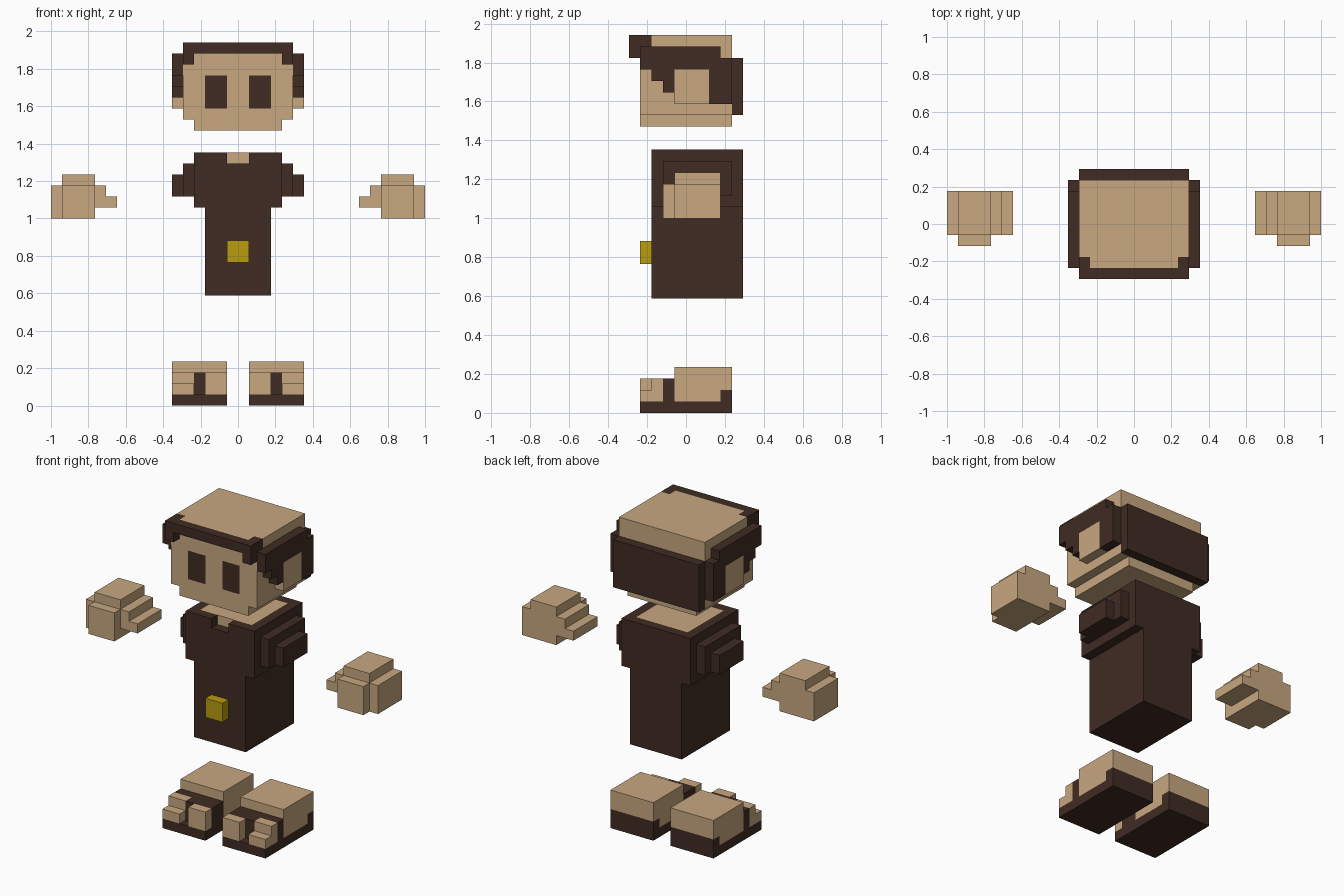
import bpy, bmesh
from mathutils import Vector

if "Cube" in bpy.data.objects:
    bpy.data.objects.remove(bpy.data.objects["Cube"])

U = 1 / 17  # one block


def material(name, rgb):
    m = bpy.data.materials.new(name)
    m.diffuse_color = (*rgb, 1)
    m.use_nodes = True
    m.node_tree.nodes["Principled BSDF"].inputs["Base Color"].default_value = m.diffuse_color
    return m


SKIN = material("tan", (0.578, 0.392, 0.216))
DARK = material("dark_brown", (0.051, 0.025, 0.017))
GOLD = material("yellow", (0.479, 0.333, 0.005))

cells = {}  # block position -> (part name, material)


def fill(part, mat, xs, ys, zs, mirror=False):
    """Fill a box of blocks; later boxes replace earlier ones. mat None carves."""
    for x in range(*xs):
        for y in range(*ys):
            for z in range(*zs):
                for side in ((1, -1) if mirror else (1,)):
                    key = (x if side == 1 else -1 - x, y, z)
                    name = part
                    if mirror and part not in ("head", "hair", "torso", "eyes"):
                        name = ("right_" if side == 1 else "left_") + part
                    if mat is None:
                        cells.pop(key, None)
                    else:
                        cells[key] = (name, mat)


# Head with ears
fill("head", SKIN, (-4, 4), (-4, 4), (25, 26))
fill("head", SKIN, (-5, 5), (-4, 4), (26, 33))
fill("head", SKIN, (5, 6), (-1, 2), (27, 30), True)
fill("eyes", DARK, (1, 3), (-4, -3), (27, 30), True)

# Hair: front band, front corners, back panel, stepped sides
fill("hair", DARK, (-5, 5), (-5, -4), (32, 33))
fill("hair", DARK, (4, 5), (-5, -3), (31, 33), True)
fill("hair", DARK, (-5, 5), (4, 5), (26, 31))
for y0, y1, z0, z1 in ((-4, -3, 30, 32), (-3, -2, 29, 32), (-2, -1, 28, 32),
                       (-1, 2, 30, 32), (2, 3, 27, 32), (3, 4, 27, 31)):
    fill("hair", DARK, (5, 6), (y0, y1), (z0, z1), True)

# Torso with stepped shoulders
fill("torso", DARK, (-3, 3), (-3, 5), (10, 18))
fill("torso", DARK, (-4, 4), (-3, 5), (18, 23))
fill("torso", DARK, (4, 5), (-2, 4), (19, 22), True)
fill("torso", DARK, (5, 6), (-1, 3), (19, 21), True)

# Neck opening with a collar notch
fill("neck", SKIN, (-3, 3), (-2, 4), (22, 23))
fill("torso", None, (-1, 1), (-3, -2), (22, 23))

# Belt buckle
fill("buckle", GOLD, (-1, 1), (-4, -3), (13, 15))

# Hands
fill("hand", SKIN, (13, 16), (-1, 3), (17, 21), True)
fill("hand", SKIN, (13, 16), (-2, -1), (17, 20), True)
fill("hand", SKIN, (16, 17), (-1, 3), (17, 20), True)
fill("hand", SKIN, (12, 13), (-1, 3), (18, 20), True)
fill("hand", SKIN, (11, 12), (-1, 3), (18, 19), True)

# Sandals: sole, strap, heel; feet and toes
fill("foot", SKIN, (1, 6), (-1, 4), (1, 4), True)
fill("sandal", DARK, (1, 6), (-4, 4), (0, 1), True)
fill("sandal", DARK, (1, 6), (-3, -1), (1, 3), True)
fill("sandal", DARK, (1, 6), (3, 4), (1, 2), True)
fill("foot", SKIN, (1, 3), (-4, -3), (1, 3), True)
fill("foot", SKIN, (4, 6), (-4, -3), (1, 2), True)
fill("foot", SKIN, (4, 6), (-3, -2), (1, 3), True)


# Turn the outer block faces of each part into one mesh
def build(part):
    bm = bmesh.new()
    mat = None
    for c, (name, m) in cells.items():
        if name != part:
            continue
        mat = m
        for axis in range(3):
            for s in (0, 1):
                n = list(c)
                n[axis] += 2 * s - 1
                if tuple(n) in cells:
                    continue
                a, b = (axis + 1) % 3, (axis + 2) % 3
                quad = []
                for i, j in ((0, 0), (1, 0), (1, 1), (0, 1)):
                    p = Vector(c)
                    p[axis] += s
                    p[a] += i
                    p[b] += j
                    quad.append(bm.verts.new(p * U))
                bm.faces.new(quad if s else quad[::-1])
    bmesh.ops.remove_doubles(bm, verts=bm.verts, dist=1e-4)
    bmesh.ops.dissolve_limit(bm, angle_limit=0.01, verts=bm.verts, edges=bm.edges)
    me = bpy.data.meshes.new(part)
    bm.to_mesh(me)
    bm.free()
    me.materials.append(mat)
    bpy.context.collection.objects.link(bpy.data.objects.new(part, me))


for part in sorted({name for name, _ in cells.values()}):
    build(part)
